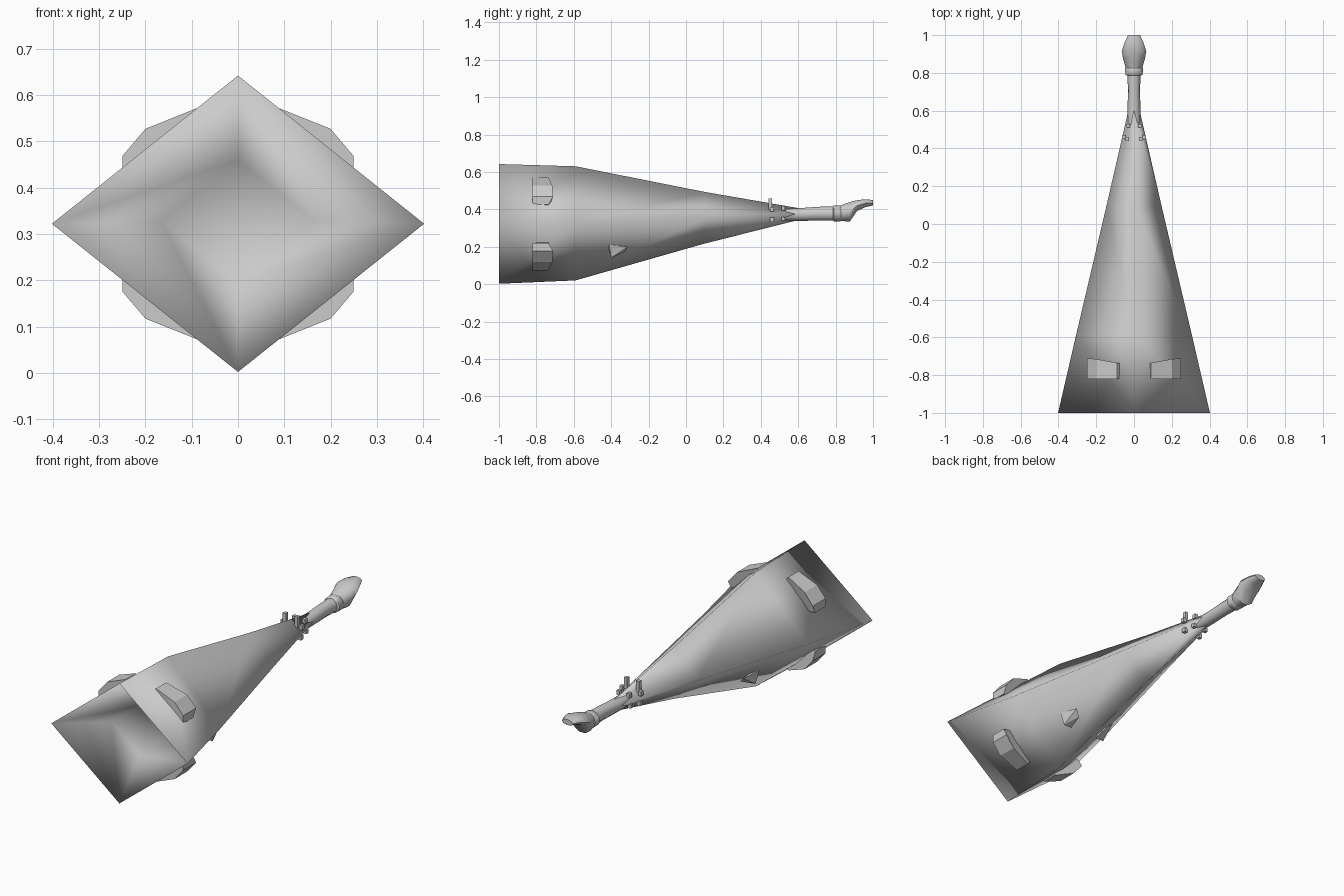
import bpy, bmesh, math
from mathutils import Vector

if "Cube" in bpy.data.objects:
    bpy.data.objects.remove(bpy.data.objects["Cube"])

grey = bpy.data.materials.new("light grey")
grey.diffuse_color = (0.6, 0.6, 0.6, 1)
grey.use_nodes = True
grey.node_tree.nodes["Principled BSDF"].inputs["Base Color"].default_value = grey.diffuse_color


def finish(name, bm, smooth=None):
    bmesh.ops.recalc_face_normals(bm, faces=bm.faces)
    me = bpy.data.meshes.new(name)
    bm.to_mesh(me)
    bm.free()
    ob = bpy.data.objects.new(name, me)
    bpy.context.collection.objects.link(ob)
    me.materials.append(grey)
    if smooth == "all":
        me.shade_smooth()
    elif smooth:
        bpy.ops.object.select_all(action='DESELECT')
        ob.select_set(True)
        bpy.context.view_layer.objects.active = ob
        bpy.ops.object.shade_smooth_by_angle(angle=math.radians(smooth))
    return ob


def loft(name, sections, sides, smooth):
    """Skin rings along y; each section is (y, centre z, half width, half height)."""
    bm = bmesh.new()
    rings = []
    for y, zc, rx, rz in sections:
        rings.append([bm.verts.new((rx * math.cos(2 * math.pi * i / sides), y,
                                    zc + rz * math.sin(2 * math.pi * i / sides)))
                      for i in range(sides)])
    for a, b in zip(rings, rings[1:]):
        for i in range(sides):
            j = (i + 1) % sides
            bm.faces.new((a[i], a[j], b[j], b[i]))
    bm.faces.new(rings[0])
    bm.faces.new(rings[-1])
    return finish(name, bm, smooth)


def prism(name, pts, y_front, y_backs):
    """Extrude an xz profile along y, with a back position per point."""
    bm = bmesh.new()
    a = [bm.verts.new((x, y_front, z)) for x, z in pts]
    b = [bm.verts.new((x, y, z)) for (x, z), y in zip(pts, y_backs)]
    bm.faces.new(a)
    bm.faces.new(b)
    n = len(pts)
    for i in range(n):
        j = (i + 1) % n
        bm.faces.new((a[i], a[j], b[j], b[i]))
    return finish(name, bm)


def solid(name, points):
    bm = bmesh.new()
    for p in points:
        bm.verts.new(p)
    bmesh.ops.convex_hull(bm, input=bm.verts[:])
    return finish(name, bm)


# Diamond hull, starting inside the shallow recess in its broad end
loft("hull", [(-0.83, 0.328, 0.165, 0.132), (-1.0, 0.322, 0.402, 0.32),
              (-0.59, 0.325, 0.307, 0.305), (0.1, 0.355, 0.145, 0.138),
              (0.61, 0.375, 0.028, 0.03)], 4, "all")

# Neck, collar and flared beak-like head
loft("neck", [(0.45, 0.372, 0.036, 0.034), (0.6, 0.372, 0.034, 0.034),
              (0.72, 0.377, 0.032, 0.037), (0.8, 0.377, 0.036, 0.038)], 12, 50)
loft("collar", [(0.785, 0.378, 0.036, 0.036), (0.79, 0.378, 0.046, 0.042),
                (0.825, 0.378, 0.047, 0.043), (0.835, 0.378, 0.038, 0.037)], 12, 50)
loft("head", [(0.82, 0.379, 0.042, 0.042), (0.875, 0.386, 0.058, 0.055),
              (0.915, 0.42, 0.065, 0.03), (0.96, 0.433, 0.05, 0.022),
              (1.0, 0.435, 0.032, 0.015)], 10, 50)

# Four bent brackets around the broad end, and a pair of lower spikes
profile = [(0.07, 0.55), (0.09, 0.571), (0.2, 0.527), (0.25, 0.468),
           (0.25, 0.425), (0.2, 0.42), (0.12, 0.49)]
backs = [-0.735, -0.735, -0.715, -0.71, -0.735, -0.73, -0.74]
for sx, side in ((1, "right"), (-1, "left")):
    for sz, level in ((1, "upper"), (-1, "lower")):
        pts = [(sx * x, 0.322 + sz * (z - 0.322)) for x, z in profile]
        prism(f"{level}_bracket_{side}", pts, -0.82, backs)
    solid(f"lower_spike_{side}",
          [(sx * x, y, z) for x, y, z in ((0.12, -0.42, 0.215), (0.145, -0.41, 0.21),
                                          (0.08, -0.4, 0.14), (0.13, -0.4, 0.14),
                                          (0.12, -0.31, 0.2), (0.09, -0.33, 0.17))])

    # Small pegs and studs near the narrow end
    for k, (x, y, z, h) in enumerate(((0.035, 0.45, 0.428, 0.03), (0.055, 0.46, 0.40, 0.012),
                                      (0.03, 0.52, 0.405, 0.012), (0.048, 0.46, 0.345, 0.012),
                                      (0.036, 0.52, 0.35, 0.01))):
        solid(f"peg_{side}_{k}", [(sx * (x + dx), y + dy, z + dz)
                                  for dx in (-0.009, 0.009) for dy in (-0.01, 0.01)
                                  for dz in (-h, h)])
